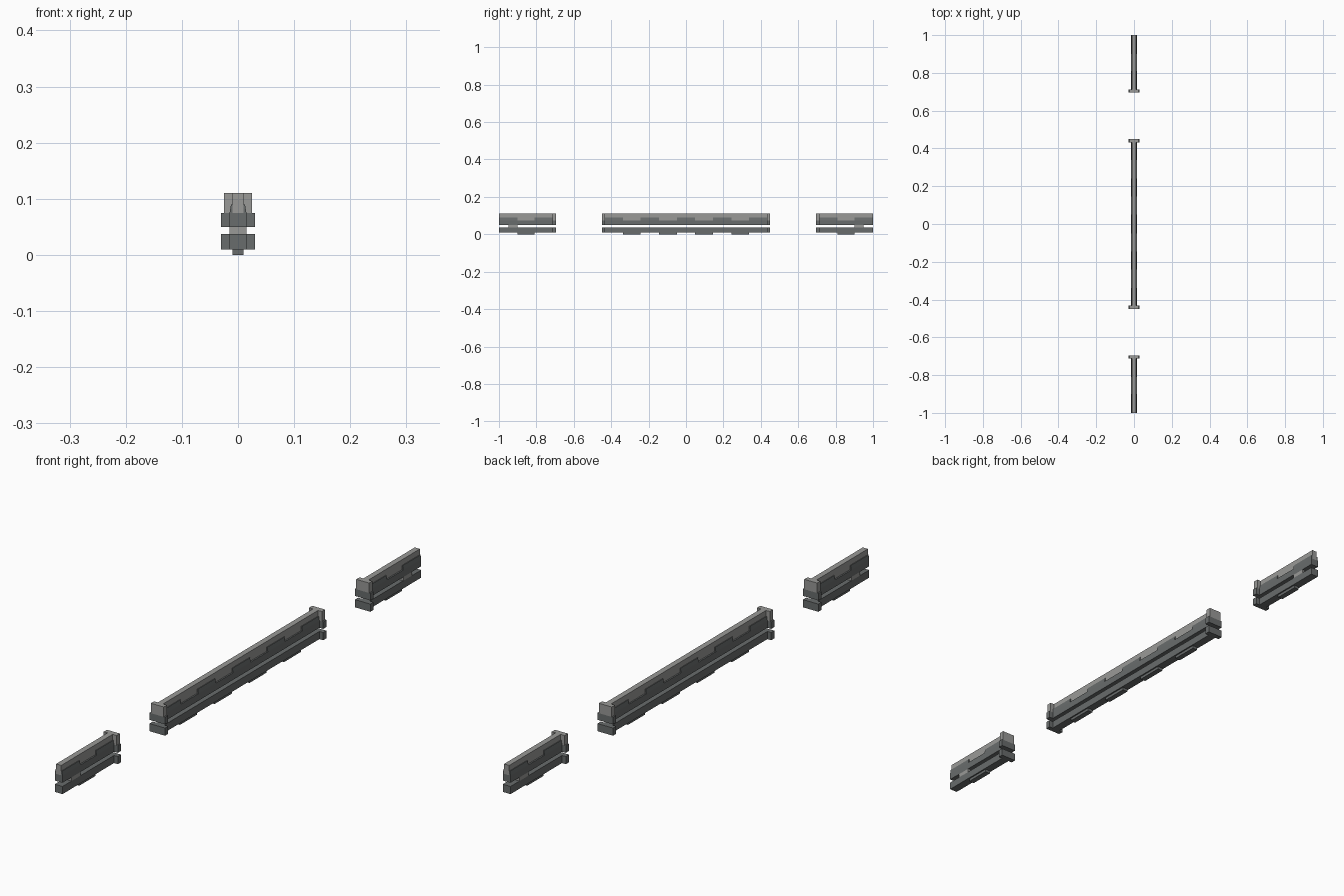
import bpy, bmesh

if "Cube" in bpy.data.objects:
    bpy.data.objects.remove(bpy.data.objects["Cube"])


def material(name, rgb):
    m = bpy.data.materials.new(name)
    m.diffuse_color = (*rgb, 1)
    m.use_nodes = True
    m.node_tree.nodes["Principled BSDF"].inputs["Base Color"].default_value = m.diffuse_color
    return m


DARK = material("dark_grey", (0.14, 0.15, 0.15))
LIGHT = material("light_grey", (0.32, 0.32, 0.31))


def prism(bm, profile, y0, y1):
    """Extrude an (x, z) profile along y."""
    a = [bm.verts.new((x, y0, z)) for x, z in profile]
    b = [bm.verts.new((x, y1, z)) for x, z in profile]
    n = len(profile)
    bm.faces.new(a)
    bm.faces.new(b[::-1])
    for i in range(n):
        j = (i + 1) % n
        bm.faces.new((a[j], a[i], b[i], b[j]))


def make(name, mat, pieces):
    bm = bmesh.new()
    for profile, y0, y1 in pieces:
        prism(bm, profile, min(y0, y1), max(y0, y1))
    bmesh.ops.recalc_face_normals(bm, faces=bm.faces)
    me = bpy.data.meshes.new(name)
    bm.to_mesh(me)
    bm.free()
    me.materials.append(mat)
    ob = bpy.data.objects.new(name, me)
    bpy.context.collection.objects.link(ob)


def block(w, z0, z1):
    return [(-w, z0), (w, z0), (w, z1), (-w, z1)]


# Cross-sections of the repeated parts
FOOT = block(0.01, 0, 0.01)
LOWER = block(0.015, 0.01, 0.037)
UPPER = block(0.015, 0.05, 0.075)
CORE = block(0.01, 0.075, 0.11)
POST = block(0.015, 0.037, 0.05)
TOOTH = [(0.01, 0.075), (0.015, 0.075), (0.0125, 0.09), (0.01, 0.09)]
TOOTH_L = [(-x, z) for x, z in TOOTH]
CAP_LOW = block(0.03, 0.01, 0.037)
CAP_MID = block(0.03, 0.05, 0.075)
CAP_TOP = block(0.025, 0.075, 0.11)


def rail(name, y0, y1, feet, cap_ys, post=None):
    """Rail from y0 to y1; feet spans also mark the notches above."""
    make(name + "_lower_bar", DARK, [(LOWER, y0, y1)])
    make(name + "_feet", DARK, [(FOOT, a, b) for a, b in feet])
    make(name + "_upper_bar", DARK, [(UPPER, y0, y1)])
    make(name + "_core", LIGHT, [(CORE, y0, y1)])
    # raised side teeth between the notches
    cuts = [y0] + [v for span in feet for v in span] + [y1]
    spans = list(zip(cuts[::2], cuts[1::2]))
    make(name + "_side_teeth", DARK,
         [(p, a, b) for a, b in spans for p in (TOOTH, TOOTH_L)])
    # wide end caps
    make(name + "_caps", DARK,
         [(p, a, b) for a, b in cap_ys for p in (CAP_LOW, CAP_MID)])
    make(name + "_cap_tops", LIGHT, [(CAP_TOP, a, b) for a, b in cap_ys])
    if post:
        make(name + "_post", LIGHT, [(POST, *post)])


# Long centre rail
rail("centre_rail", -0.435, 0.435,
     [(c - 0.048, c + 0.048) for c in (-0.29, -0.097, 0.097, 0.29)],
     [(-0.45, -0.432), (0.432, 0.45)])

# Short end rails
rail("front_rail", -1, -0.71, [(-0.9, -0.81)], [(-0.713, -0.695)], (-0.95, -0.9))
rail("back_rail", 0.71, 1, [(0.81, 0.9)], [(0.695, 0.713)], (0.9, 0.95))
